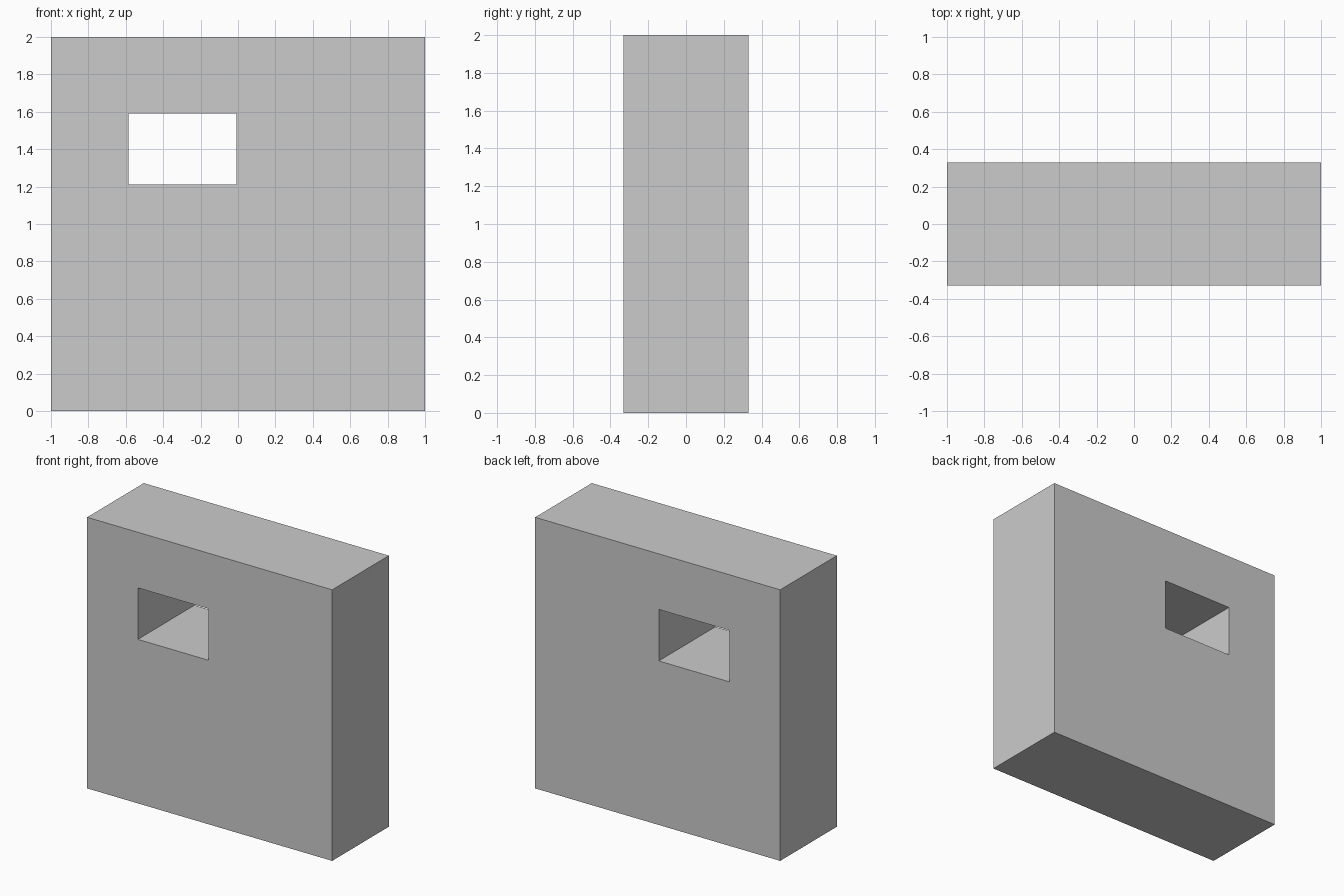
import bpy
import bmesh

if "Cube" in bpy.data.objects:
    bpy.data.objects.remove(bpy.data.objects["Cube"])

HALF_DEPTH = 0.33
# Grid lines: outer edges of the wall and edges of the window opening
XS = [-1.0, -0.586, -0.009, 1.0]
ZS = [0.0, 1.21, 1.59, 2.0]

# Wall front: a 3 x 3 grid of panels with the middle one left open
bm = bmesh.new()
grid = [[bm.verts.new((x, -HALF_DEPTH, z)) for x in XS] for z in ZS]
for r in range(3):
    for c in range(3):
        if (r, c) != (1, 1):
            bm.faces.new((grid[r][c], grid[r][c + 1],
                          grid[r + 1][c + 1], grid[r + 1][c]))

# Thickness: extrude to the back, which also lines the opening
result = bmesh.ops.extrude_face_region(bm, geom=bm.faces[:], use_keep_orig=True)
back = [g for g in result["geom"] if isinstance(g, bmesh.types.BMVert)]
bmesh.ops.translate(bm, verts=back, vec=(0, 2 * HALF_DEPTH, 0))
bmesh.ops.recalc_face_normals(bm, faces=bm.faces[:])

mesh = bpy.data.meshes.new("wall_with_window")
bm.to_mesh(mesh)
bm.free()
wall = bpy.data.objects.new("wall_with_window", mesh)
bpy.context.collection.objects.link(wall)
